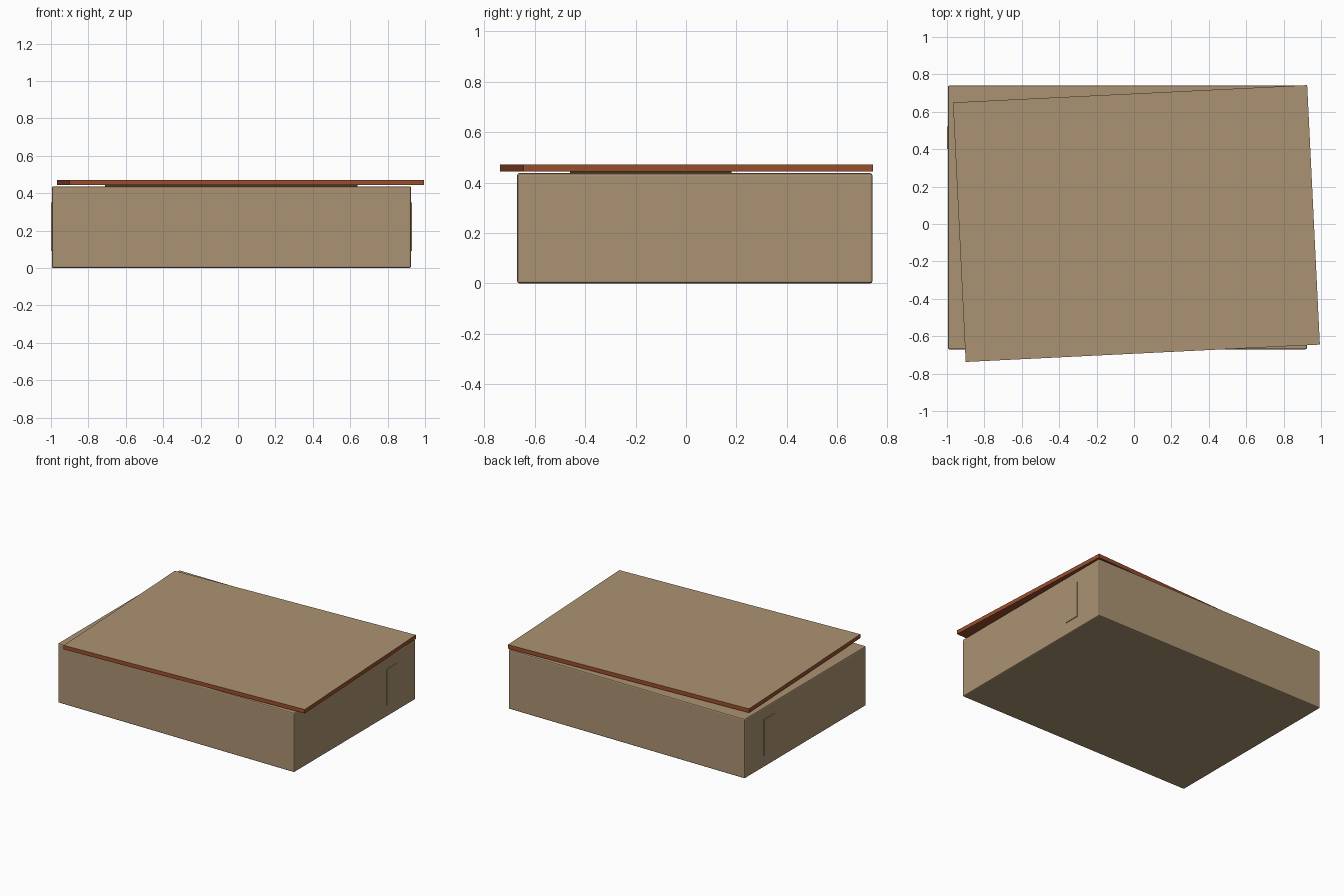
import bpy
import bmesh
from math import radians
from mathutils import Matrix

cube = bpy.data.objects.get("Cube")
if cube:
    bpy.data.objects.remove(cube, do_unlink=True)


def make_material(name, color):
    mat = bpy.data.materials.new(name)
    mat.use_nodes = True
    mat.diffuse_color = (*color, 1)
    mat.node_tree.nodes["Principled BSDF"].inputs["Base Color"].default_value = (*color, 1)
    return mat


tan = make_material("cardboard tan", (0.41, 0.29, 0.17))
rust = make_material("rust brown", (0.33, 0.075, 0.026))
dark = make_material("dark brown", (0.06, 0.035, 0.02))


def make_box(name, low, high, mats, turn=0, bevel=0):
    """Box between two corners, turned about its own vertical axis."""
    size = [h - l for l, h in zip(low, high)]
    bm = bmesh.new()
    bmesh.ops.create_cube(bm, size=1, matrix=Matrix.Diagonal((*size, 1)))
    mesh = bpy.data.meshes.new(name)
    bm.to_mesh(mesh)
    bm.free()
    obj = bpy.data.objects.new(name, mesh)
    obj.location = [(l + h) / 2 for l, h in zip(low, high)]
    obj.rotation_euler.z = radians(turn)
    for mat in mats:
        mesh.materials.append(mat)
    if bevel:
        mod = obj.modifiers.new("soft edges", "BEVEL")
        mod.width = bevel
        mod.segments = 2
    bpy.context.collection.objects.link(obj)
    return obj


# Box body
left, right = -0.995, 0.925
make_box("box_body", (left, -0.67, 0), (right, 0.74, 0.437), [tan], bevel=0.008)

# Thin spacer under the lid
make_box("lid_spacer", (-0.71, -0.46, 0.435), (0.64, 0.18, 0.445), [dark])

# Lid, slightly askew, with a tan top face
lid = make_box("lid", (-0.935, -0.692, 0.443), (0.961, 0.697, 0.472), [rust, tan], turn=2.8)
for face in lid.data.polygons:
    face.material_index = int(face.normal.z > 0.5)

# Thin tabs on both ends
for name, x in (("right_tab", left), ("left_tab", right)):
    make_box(name, (x - 0.005, 0.4, 0.09), (x + 0.005, 0.52, 0.35), [tan])
